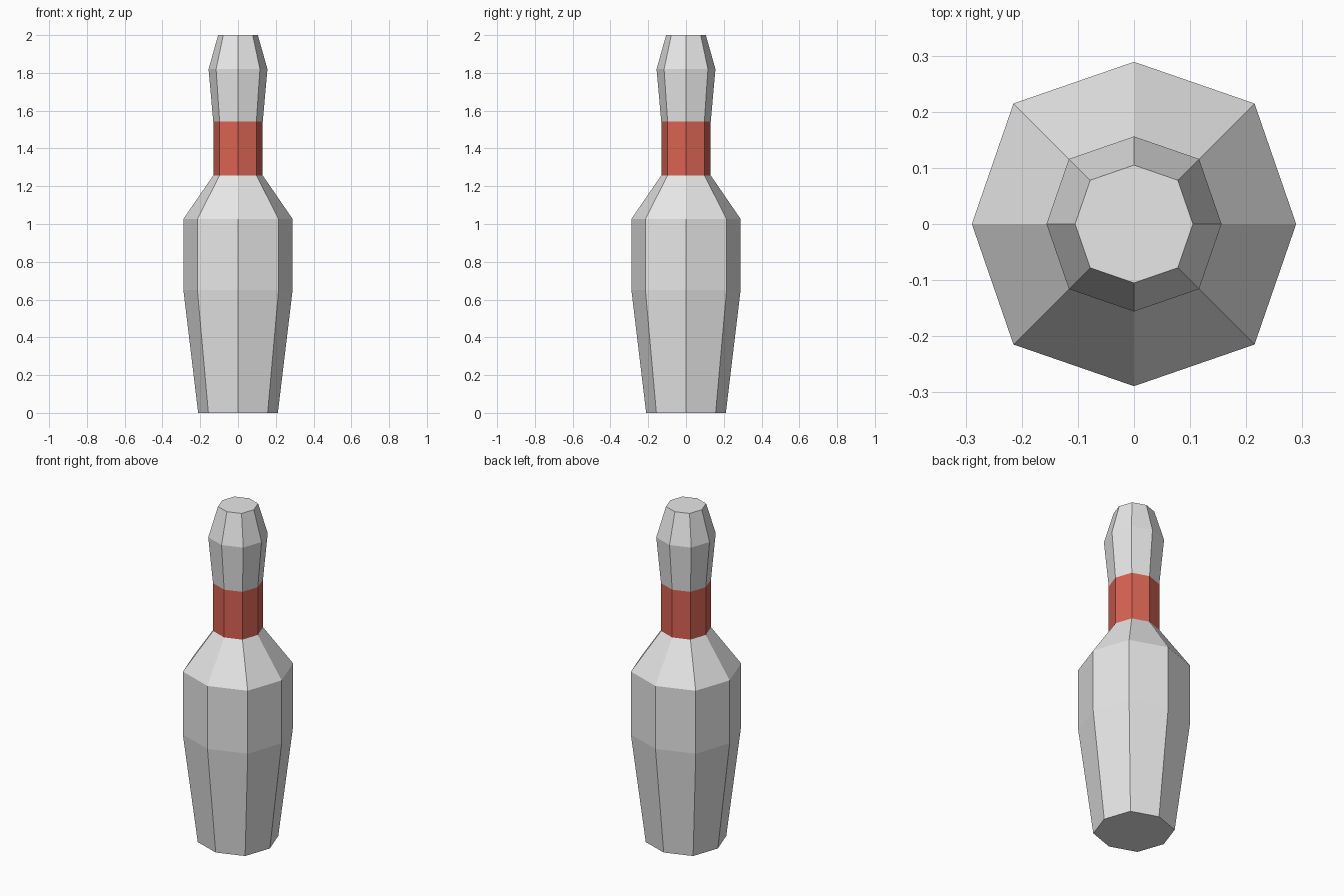
import bpy, bmesh, math

if "Cube" in bpy.data.objects:
    bpy.data.objects.remove(bpy.data.objects["Cube"])

SIDES = 8
DIAGONAL = 1.051  # diagonal corners sit slightly further out than axis corners


def material(name, color):
    mat = bpy.data.materials.new(name)
    mat.diffuse_color = (*color, 1.0)
    mat.use_nodes = True
    mat.node_tree.nodes["Principled BSDF"].inputs["Base Color"].default_value = mat.diffuse_color
    return mat


white = material("off_white", (0.80, 0.80, 0.80))
red = material("red", (0.68, 0.125, 0.085))

# Profile of the pin from base to crown: (radius, height)
profile = [(0.211, 0.0), (0.289, 0.65), (0.289, 1.027), (0.131, 1.257),
           (0.131, 1.543), (0.156, 1.82), (0.105, 2.0)]

bm = bmesh.new()
rings = []
for radius, z in profile:
    ring = []
    for i in range(SIDES):
        a = 2 * math.pi * i / SIDES
        r = radius * (DIAGONAL if i % 2 else 1.0)
        ring.append(bm.verts.new((r * math.cos(a), r * math.sin(a), z)))
    rings.append(ring)

# Side walls, with the neck band in red
for level, (low, high) in enumerate(zip(rings, rings[1:])):
    for i in range(SIDES):
        j = (i + 1) % SIDES
        face = bm.faces.new((low[i], low[j], high[j], high[i]))
        face.material_index = 1 if level == 3 else 0

# Base and crown caps
bm.faces.new(rings[0][::-1])
bm.faces.new(rings[-1])

mesh = bpy.data.meshes.new("bowling_pin")
bm.to_mesh(mesh)
bm.free()
mesh.materials.append(white)
mesh.materials.append(red)
pin = bpy.data.objects.new("bowling_pin", mesh)
bpy.context.collection.objects.link(pin)
